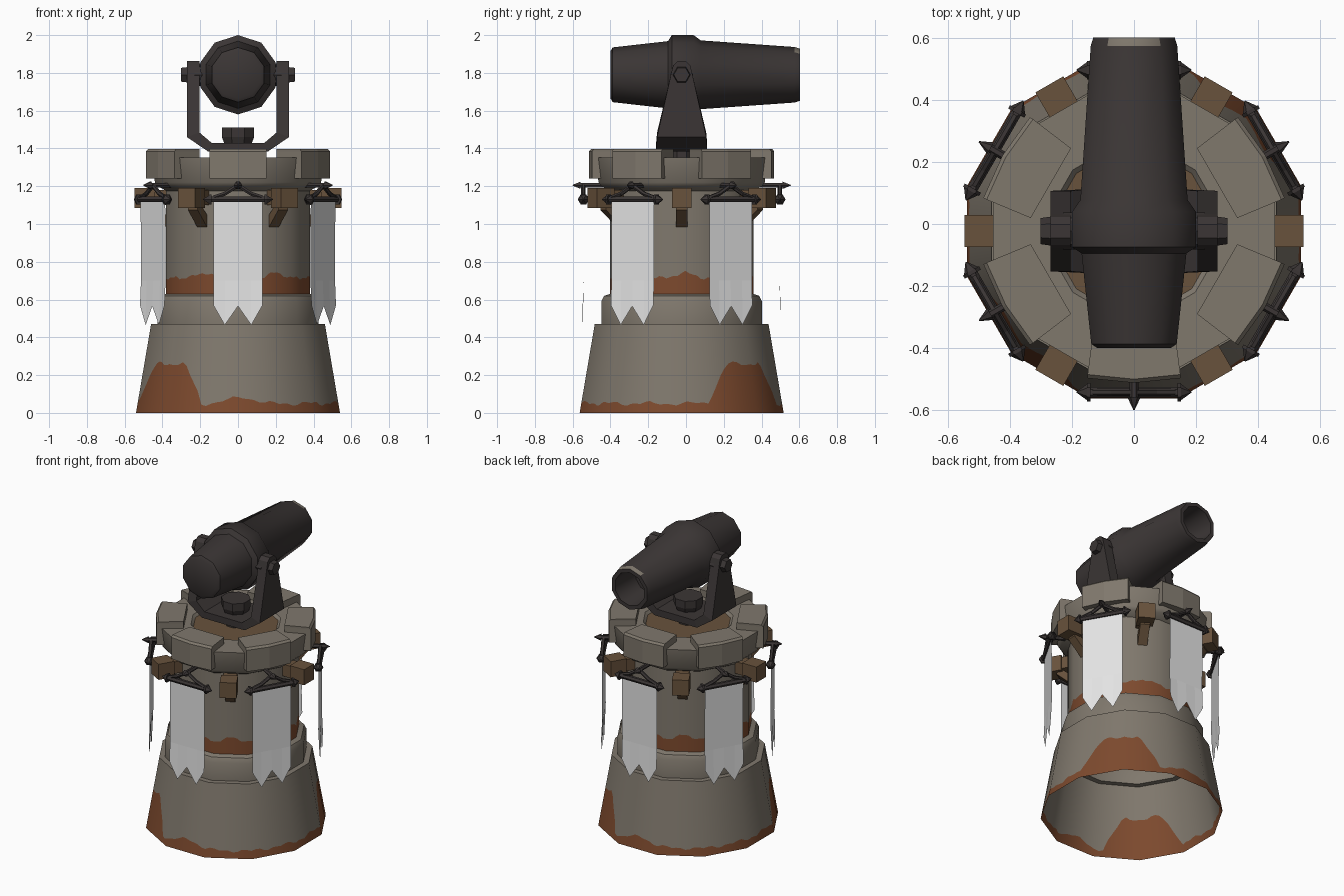
import bpy, bmesh, math
from mathutils import Vector
from math import sin, cos, radians, pi

if "Cube" in bpy.data.objects:
    bpy.data.objects.remove(bpy.data.objects["Cube"])

CY = -0.023          # tower axis in y
AX = 1.79            # barrel axis height


def material(name, rgb):
    m = bpy.data.materials.new(name)
    m.diffuse_color = (*rgb, 1)
    m.use_nodes = True
    m.node_tree.nodes["Principled BSDF"].inputs["Base Color"].default_value = m.diffuse_color
    return m


STONE = material("stone", (0.215, 0.188, 0.152))
RUST = material("rust_stain", (0.205, 0.068, 0.027))
IRON = material("dark_iron", (0.043, 0.036, 0.035))
WOOD = material("wood", (0.14, 0.085, 0.045))
CLOTH = material("white_cloth", (0.78, 0.78, 0.78))


def build(name, verts, faces, mats, idx=None, smooth=None, fix=True):
    me = bpy.data.meshes.new(name)
    me.from_pydata([tuple(v) for v in verts], [], faces)
    for m in mats:
        me.materials.append(m)
    if idx:
        for p, i in zip(me.polygons, idx):
            p.material_index = i
    if fix:
        bm = bmesh.new()
        bm.from_mesh(me)
        bmesh.ops.recalc_face_normals(bm, faces=bm.faces)
        bm.to_mesh(me)
        bm.free()
    if smooth:
        me.shade_smooth()
        me.set_sharp_from_angle(angle=radians(smooth))
    ob = bpy.data.objects.new(name, me)
    bpy.context.scene.collection.objects.link(ob)
    return ob


def loft(name, rings, mat, caps=(True, True), smooth=None):
    """Skin a row of equal-sized point rings."""
    n = len(rings[0])
    verts = [p for r in rings for p in r]
    faces = [(k * n + i, k * n + (i + 1) % n, (k + 1) * n + (i + 1) % n, (k + 1) * n + i)
             for k in range(len(rings) - 1) for i in range(n)]
    if caps[0]:
        faces.append(tuple(range(n))[::-1])
    if caps[1]:
        faces.append(tuple(range((len(rings) - 1) * n, len(rings) * n)))
    return build(name, verts, faces, [mat], smooth=smooth)


def at(deg, r, t, z):
    """Point at radius r along an angle, t sideways, around the tower axis."""
    a = radians(deg)
    return Vector((r * cos(a) - t * sin(a), CY + r * sin(a) + t * cos(a), z))


def turned(name, profile, mat, n=12, caps=(False, False), smooth=40):
    """Upright n-sided lathe; profile radii are to the flats."""
    k = 1 / cos(pi / n)
    rings = [[at((i + 0.5) * 360 / n, r * k, 0, z) for i in range(n)] for r, z in profile]
    return loft(name, rings, mat, caps, smooth)


def rod(name, p, q, r0, r1, mat, n=6, smooth=None):
    d = (q - p).normalized()
    u = d.cross(Vector((0, 0, 1)) if abs(d.z) < 0.9 else Vector((1, 0, 0))).normalized()
    w = d.cross(u)
    ring = lambda c, r: [c + r * (cos(2 * pi * i / n) * u + sin(2 * pi * i / n) * w) for i in range(n)]
    return loft(name, [ring(p, r0), ring(q, r1)], mat, smooth=smooth)


def stained_wall(name, r0, z0, r1, z1, height, sub=10):
    """12-sided wall split into rust below height(angle) and stone above."""
    m = 12 * sub
    verts, normals = [], []
    for i in range(m):
        d = i * 360 / m
        k = 1 / cos(radians((d + 15) % 30 - 15))
        for z in (z0, height(d), z1):
            verts.append(at(d, (r0 + (r1 - r0) * (z - z0) / (z1 - z0)) * k, 0, z))
            normals.append(Vector((cos(radians(d)), sin(radians(d)), (r0 - r1) / (z1 - z0))).normalized())
    faces, idx = [], []
    for i in range(m):
        a, b = i * 3, (i + 1) % m * 3
        for s in (0, 1):
            faces.append((a + s, b + s, b + s + 1, a + s + 1))
            idx.append(1 - s)
    ob = build(name, verts, faces, [STONE, RUST], idx, fix=False)
    ob.data.shade_smooth()
    ob.data.normals_split_custom_set_from_vertices(normals)


def base_rust(d):
    off = abs((d - 42 + 90) % 180 - 90)            # two big patches, opposite each other
    patch = min(1, max(0, (27 - off) / 14))
    off2 = abs((d - 92 + 90) % 180 - 90)
    return (0.05 + 0.21 * patch ** 0.8 + 0.04 * max(0, 1 - off2 / 14)
            + 0.008 * sin(radians(d * 14)) + 0.006 * sin(radians(d * 34)))


def wall_rust(d):
    off = abs((d - 2 + 30) % 60 - 30)
    return 0.715 + 0.03 * max(0, 1 - off / 14) + 0.006 * sin(radians(d * 16)) + 0.005 * sin(radians(d * 38))


# Tower body
stained_wall("tower_base", 0.54, 0, 0.46, 0.47, base_rust)
turned("tower_step", [(0.46, 0.47), (0.425, 0.47), (0.425, 0.59), (0.41, 0.62), (0.38, 0.63)], STONE, smooth=35)
stained_wall("tower_wall", 0.38, 0.63, 0.38, 1.20, wall_rust)
turned("crown_ring", [(0.37, 1.17), (0.425, 1.20), (0.44, 1.22), (0.455, 1.352), (0.27, 1.352), (0.25, 1.33)],
       STONE, smooth=35)
turned("crown_floor", [(0.255, 1.18), (0.255, 1.335)], WOOD, caps=(True, True))

for i in range(6):
    # Battlement block
    d = 30 + 60 * i
    block = lambda o, z: [at(d, 0.31, -0.13, z), at(d, 0.475 + o, -0.15, z), at(d, 0.49 + o, 0, z),
                          at(d, 0.475 + o, 0.15, z), at(d, 0.31, 0.13, z)]
    loft(f"battlement_{i}", [block(0, 1.24), block(0, 1.385), block(-0.012, 1.398)], STONE)

    # Banner cloth with forked lower edge
    cols = [(-0.13, 0.57), (-0.07, 0.465), (0, 0.565), (0.07, 0.465), (0.13, 0.57)]
    verts = [p for t, z in cols for p in (at(d, 0.52, t, 1.13), at(d, 0.518, t, 0.7), at(d, 0.524, t, z))]
    faces = [(3 * c + s, 3 * c + s + 1, 3 * c + s + 4, 3 * c + s + 3) for c in range(4) for s in (0, 1)]
    build(f"banner_{i}", verts, faces, [CLOTH])

    # Banner rail, finials, gable braces, mount and spike
    R, Z = 0.52, 1.13
    rod(f"banner_rail_{i}", at(d, R, -0.15, Z), at(d, R, 0.15, Z), 0.017, 0.017, IRON)
    for s in (-1, 1):
        rod(f"rail_collar_{i}", at(d, R, s * 0.14, Z), at(d, R, s * 0.152, Z), 0.03, 0.03, IRON)
        rod(f"rail_finial_{i}", at(d, R, s * 0.152, Z), at(d, R, s * 0.185, Z), 0.026, 0.002, IRON)
        rod(f"gable_brace_low_{i}", at(d, R, s * 0.13, Z + 0.01), at(d, R, s * 0.07, Z + 0.03), 0.012, 0.012, IRON)
        rod(f"gable_brace_top_{i}", at(d, R, s * 0.07, Z + 0.03), at(d, R, 0, 1.205), 0.012, 0.012, IRON)
    rod(f"rail_mount_{i}", at(d, 0.41, 0, 1.205), at(d, 0.535, 0, 1.205), 0.014, 0.014, IRON)
    rod(f"rail_spike_{i}", at(d, 0.535, 0, 1.205), at(d, 0.578, 0, 1.205), 0.022, 0.002, IRON)

    # Timber beam and brace
    d = 60 * i
    beam = lambda d, r, w, z0, z1: [at(d, r, -w, z0), at(d, r, w, z0), at(d, r, w, z1), at(d, r, -w, z1)]
    loft(f"beam_{i}", [beam(d, 0.36, 0.042, 1.1, 1.18), beam(d, 0.44, 0.042, 1.1, 1.18)], WOOD)
    loft(f"beam_end_{i}", [beam(d, 0.44, 0.052, 1.085, 1.19), beam(d, 0.547, 0.052, 1.085, 1.19)], WOOD)
    loft(f"beam_brace_{i}", [beam(d, 0.37, 0.03, 0.975, 1.04), beam(d, 0.48, 0.03, 1.075, 1.13)], WOOD)

# Cannon yoke, lofted from one arm through the foot to the other
half = [(0, 1.43, 0, 1.385, 0.135), (0.14, 1.43, 0.16, 1.385, 0.135), (0.205, 1.485, 0.27, 1.46, 0.13),
        (0.205, 1.80, 0.27, 1.80, 0.055), (0.205, 1.84, 0.27, 1.84, 0.045), (0.205, 1.862, 0.27, 1.862, 0.022)]
stations = [(-a, b, -c, e, w) for a, b, c, e, w in half[:0:-1]] + half
loft("yoke", [[Vector((a, CY - w, b)), Vector((a, CY + w, b)), Vector((c, CY + w, e)), Vector((c, CY - w, e))]
              for a, b, c, e, w in stations], IRON)
turned("yoke_pivot", [(0.06, 1.33), (0.06, 1.39)], IRON, 8, (True, True))
turned("yoke_nut", [(0.07, 1.42), (0.085, 1.46), (0.085, 1.51)], IRON, 8, (True, True), None)
for s in (-1, 1):
    rod("trunnion_bolt", Vector((s * 0.26, CY, AX)), Vector((s * 0.302, CY, AX)), 0.048, 0.042, IRON)
    rod("trunnion", Vector((s * 0.15, CY, AX)), Vector((s * 0.23, CY, AX)), 0.06, 0.06, IRON, 8)

# Cannon barrel with central band and open bore
prof = [(0.125, -0.40), (0.145, -0.388), (0.178, -0.095), (0.21, -0.075), (0.21, 0.04), (0.182, 0.078),
        (0.147, 0.575), (0.138, 0.603), (0.112, 0.603), (0.10, 0.40)]
rings = [[Vector((r * sin(2 * pi * i / 10), y, AX + r * cos(2 * pi * i / 10))) for i in range(10)] for r, y in prof]
barrel = loft("cannon_barrel", rings, IRON, smooth=40)
barrel.data.materials.append(STONE)
for p in barrel.data.polygons:      # worn upper lip of the muzzle
    if 0.575 < p.center.y < 0.6 and p.center.z > AX + 0.12:
        p.material_index = 1
